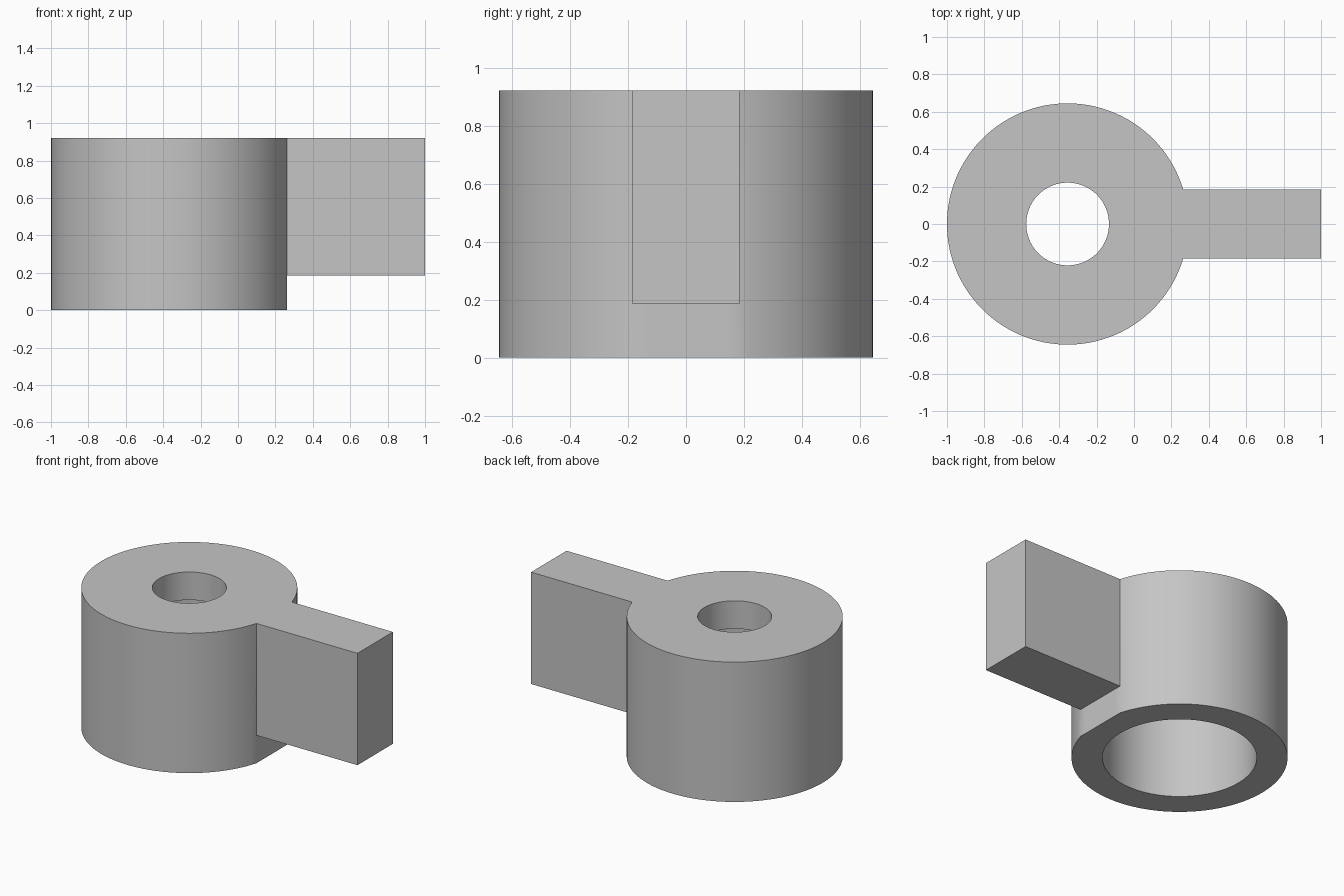
import bpy, bmesh, math

if "Cube" in bpy.data.objects:
    bpy.data.objects.remove(bpy.data.objects["Cube"])

U = 0.1843                       # base module
CX = -0.355                      # barrel axis
R, HOLE, BORE = 3.5 * U, 1.2 * U, 2.5 * U
H, LIP, HALF = 5 * U, U, U       # height, top lip thickness, arm half width
CHORD = math.sqrt(R * R - HALF * HALF)
A0 = math.asin(HALF / R)

grey = bpy.data.materials.new("light_grey")
grey.diffuse_color = (0.56, 0.56, 0.56, 1)
grey.use_nodes = True
grey.node_tree.nodes["Principled BSDF"].inputs["Base Color"].default_value = grey.diffuse_color

# Angles: a few across the flat that carries the arm, the rest round the barrel
FLAT, ROUND = 8, 104
angles = [-A0 + 2 * A0 * i / FLAT for i in range(FLAT)]
angles += [A0 + (2 * math.pi - 2 * A0) * i / ROUND for i in range(ROUND)]

# Closed cross-section of the barrel: outer wall, top, small hole, lip, wide bore
section = [(R, 0), (R, U), (R, H), (HOLE, H), (HOLE, H - LIP), (BORE, H - LIP), (BORE, 0)]

bm = bmesh.new()
rings = []
for r, z in section:
    ring = []
    for i, a in enumerate(angles):
        rad = CHORD / math.cos(a) if r == R and i < FLAT else r
        ring.append(bm.verts.new((CX + rad * math.cos(a), rad * math.sin(a), z)))
    rings.append(ring)

n, arm_faces = len(angles), []
for k, low in enumerate(rings):
    high = rings[(k + 1) % len(rings)]
    for i in range(n):
        j = (i + 1) % n
        face = bm.faces.new((low[i], low[j], high[j], high[i]))
        if k == 1 and i < FLAT:
            arm_faces.append(face)

# Arm: pull the upper part of the flat outwards
out = bmesh.ops.extrude_face_region(bm, geom=arm_faces)
for v in out["geom"]:
    if isinstance(v, bmesh.types.BMVert):
        v.co.x = 1.0
left = [f for f in arm_faces if f.is_valid]
if left:
    bmesh.ops.delete(bm, geom=left, context="FACES")
bmesh.ops.recalc_face_normals(bm, faces=bm.faces[:])

mesh = bpy.data.meshes.new("barrel_with_arm")
bm.to_mesh(mesh)
bm.free()
mesh.materials.append(grey)
obj = bpy.data.objects.new("barrel_with_arm", mesh)
bpy.context.collection.objects.link(obj)
bpy.context.view_layer.objects.active = obj
obj.select_set(True)
bpy.ops.object.shade_smooth_by_angle(angle=math.radians(30))
